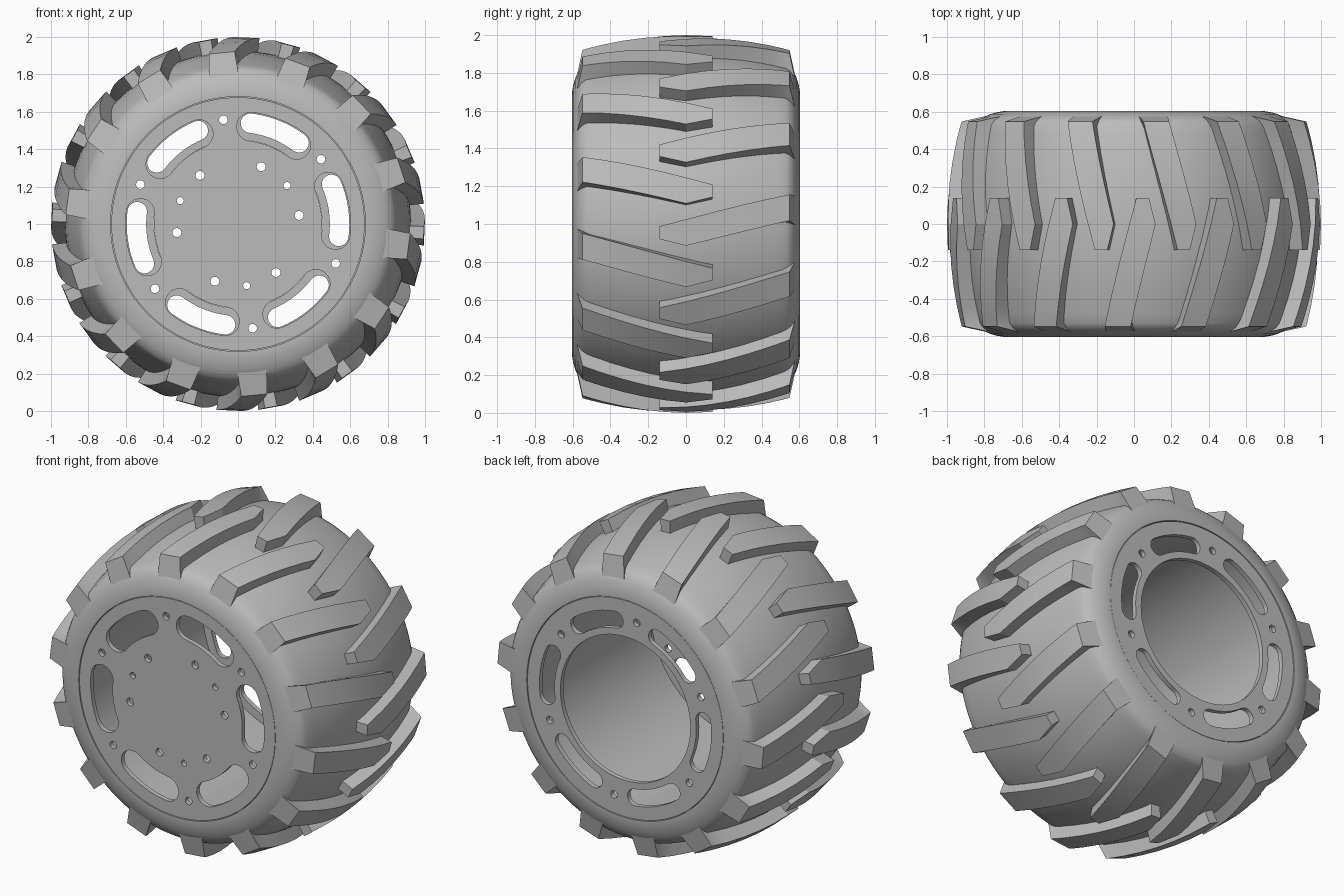
import bpy, bmesh
from math import cos, sin, pi, radians

cube = bpy.data.objects.get("Cube")
if cube:
    bpy.data.objects.remove(cube, do_unlink=True)

GREY = bpy.data.materials.new("mid_grey")
GREY.use_nodes = True
GREY.diffuse_color = (0.5, 0.5, 0.5, 1)
bsdf = next(n for n in GREY.node_tree.nodes if n.type == 'BSDF_PRINCIPLED')
bsdf.inputs["Base Color"].default_value = (0.5, 0.5, 0.5, 1)
bsdf.inputs["Roughness"].default_value = 0.7

SEGMENTS = 120
LUGS = 14


def polar(r, a, y):
    """Point on the wheel: radius and angle about the axle, y along it."""
    return (r * cos(a), y, r * sin(a) + 1)


def finish(name, bm, angle=30):
    bmesh.ops.remove_doubles(bm, verts=bm.verts, dist=1e-5)
    bmesh.ops.recalc_face_normals(bm, faces=bm.faces)
    me = bpy.data.meshes.new(name)
    bm.to_mesh(me)
    bm.free()
    me.materials.append(GREY)
    me.shade_smooth()
    me.set_sharp_from_angle(angle=radians(angle))
    ob = bpy.data.objects.new(name, me)
    bpy.context.scene.collection.objects.link(ob)
    return ob


def lathe(name, profile, closed):
    """Revolve a (radius, y) profile about the axle."""
    bm = bmesh.new()
    rings = [[bm.verts.new(polar(r, 2 * pi * i / SEGMENTS, y)) for i in range(SEGMENTS)]
             for r, y in profile]
    pairs = list(zip(rings, rings[1:]))
    if closed:
        pairs.append((rings[-1], rings[0]))
    for a, b in pairs:
        for i in range(SEGMENTS):
            j = (i + 1) % SEGMENTS
            bm.faces.new((a[i], a[j], b[j], b[i]))
    return finish(name, bm)


def prism(bm, outline, y0, y1):
    """Extrude a closed (x, z) outline along the axle."""
    near = [bm.verts.new((x, y0, z)) for x, z in outline]
    far = [bm.verts.new((x, y1, z)) for x, z in outline]
    bm.faces.new(near)
    bm.faces.new(far)
    for i in range(len(outline)):
        j = (i + 1) % len(outline)
        bm.faces.new((near[i], near[j], far[j], far[i]))


def hole(r, a, size, n=20):
    cx, _, cz = polar(r, a, 0)
    return [(cx + size * cos(2 * pi * i / n), cz + size * sin(2 * pi * i / n)) for i in range(n)]


def slot(r, a, half_angle, size, n=10):
    """Curved slot with round ends."""
    pts = []
    for i in range(n + 1):                       # outer edge
        t = a - half_angle + 2 * half_angle * i / n
        pts.append(polar(r + size, t, 0))
    for end, start in ((a + half_angle, 0), (a - half_angle, pi)):
        cx, _, cz = polar(r, end, 0)
        for i in range(1, n):                    # round cap
            t = end + start + pi * i / n
            pts.append((cx + size * cos(t), 0, cz + size * sin(t)))
        if start == 0:
            for i in range(n + 1):               # inner edge
                t = a + half_angle - 2 * half_angle * i / n
                pts.append(polar(r - size, t, 0))
    return [(x, z) for x, _, z in pts]


# Tyre body: crowned tread and rounded shoulders
half = [(0.925 - 0.3 * y * y, y) for y in (0, 0.1, 0.2, 0.3, 0.4, 0.48)]
half += [(0.842, 0.53), (0.828, 0.553), (0.80, 0.573), (0.77, 0.587),
         (0.735, 0.597), (0.70, 0.603), (0.681, 0.603)]
lathe("tyre_body", [(r, -y) for r, y in reversed(half[1:])] + half, True)

# Rim: closed front disc, hollow barrel, open back flange
rim = lathe("rim", [(0, -0.6), (0.677, -0.6), (0.677, -0.57), (0.69, -0.57),
                    (0.69, 0.57), (0.677, 0.57), (0.677, 0.6), (0.45, 0.6),
                    (0.45, 0.57), (0.645, 0.57), (0.645, -0.57), (0, -0.57)], False)

# Cutters for the slots and bolt holes
bm = bmesh.new()
FRONT, BACK = (-0.7, -0.5), (0.5, 0.7)
for k in range(6):
    a = radians(8 + 60 * k)
    prism(bm, slot(0.525, a, radians(14.5), 0.076), *FRONT)
    prism(bm, slot(0.543, a, radians(15), 0.052), *BACK)
    for side in (FRONT, BACK):
        prism(bm, hole(0.563, a + pi / 6, 0.023), *side)
    prism(bm, hole(0.33, a, 0.024), *FRONT)
    if k % 2 == 0:
        prism(bm, hole(0.333, a + pi / 6, 0.019), *FRONT)
cutter = finish("hole_cutter", bm)
cutter.hide_render = True
cutter.hide_viewport = True
cut = rim.modifiers.new("holes", 'BOOLEAN')
cut.operation = 'DIFFERENCE'
cut.solver = 'EXACT'
cut.object = cutter

# Apply the cut and keep crisp edges around the openings
graph = bpy.context.evaluated_depsgraph_get()
cut_mesh = bpy.data.meshes.new_from_object(rim.evaluated_get(graph))
rim.modifiers.clear()
rim.data = cut_mesh
cut_mesh.set_sharp_from_angle(angle=radians(30))
bpy.data.objects.remove(cutter, do_unlink=True)


# Tread lugs: slanted bars that cross the centre line with a clipped tip
def lug(bm, phase, side):
    rows = []
    for y in (-0.14, 0, 0.11, 0.22, 0.33, 0.44, 0.51, 0.548):
        trail = 0.07 + 0.265 * y
        lead = -0.07 + (0.245 * y if y > 0 else -0.25 * y)
        top, base = 1.0 - 0.26 * y * y, 0.89 - 0.3 * y * y
        y_base, flare = y, 0
        if y > 0.53:                             # end face flares into the shoulder
            y_base, base, flare = 0.577, 0.79, 0.025
        rows.append([bm.verts.new(polar(r, phase + a, side * yy)) for r, a, yy in
                     ((base, lead - flare, y_base), (top, lead, y),
                      (top, trail, y), (base, trail + flare, y_base))])
    for a, b in zip(rows, rows[1:]):
        for i in range(4):
            j = (i + 1) % 4
            bm.faces.new((a[i], a[j], b[j], b[i]))
    bm.faces.new(rows[0])
    bm.faces.new(rows[-1])


STEP = 360 / LUGS
for name, side, start in (("back_lugs", 1, -2.6), ("front_lugs", -1, -2.6 + STEP / 2)):
    bm = bmesh.new()
    for k in range(LUGS):
        lug(bm, radians(start + STEP * k), side)
    finish(name, bm, 25)
